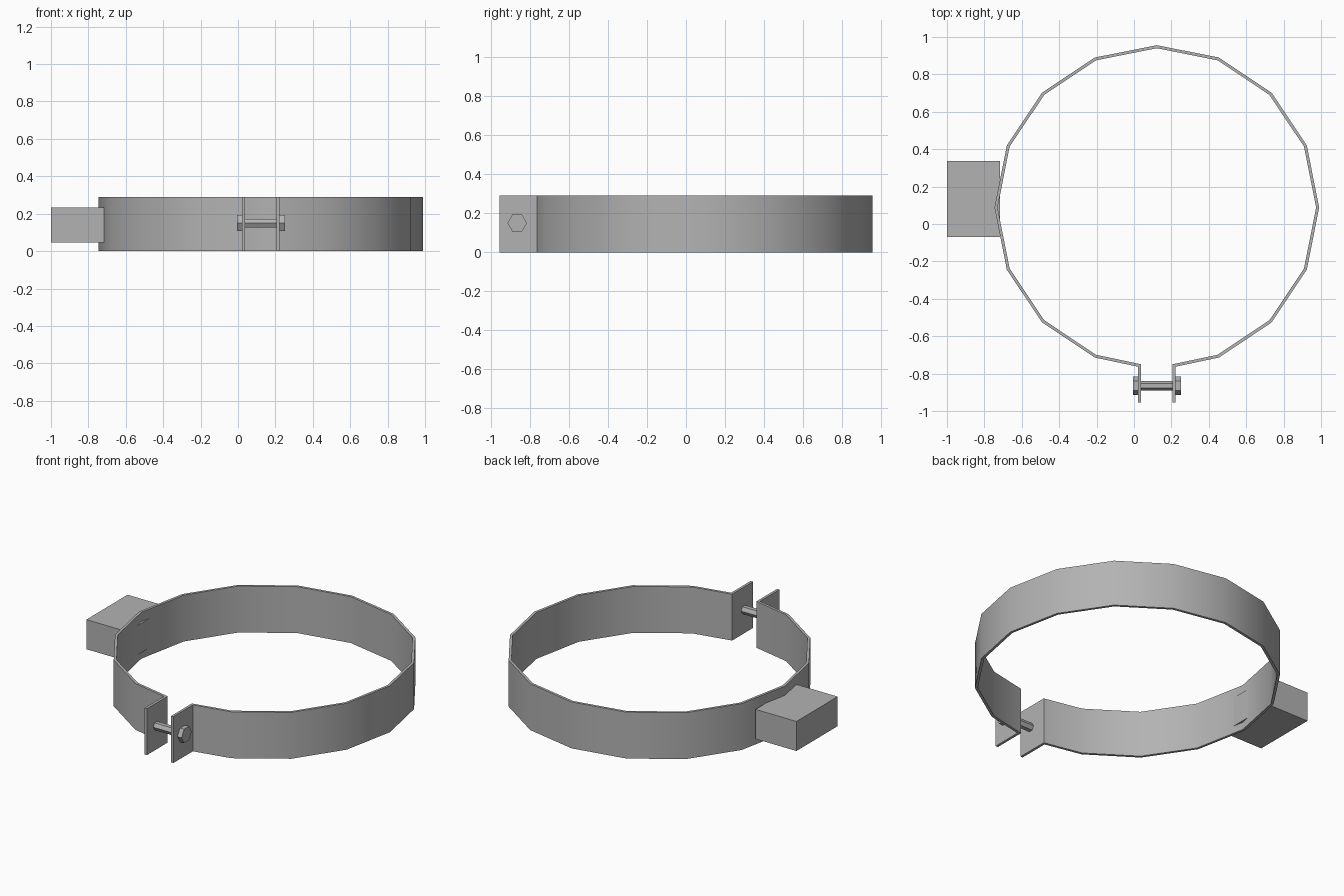
import bpy, bmesh, math
from mathutils import Matrix, Vector

if "Cube" in bpy.data.objects:
    bpy.data.objects.remove(bpy.data.objects["Cube"], do_unlink=True)

CX, CY, R, HEIGHT = 0.122, 0.088, 0.868, 0.29
GAP = 0.1            # half distance between the outer faces of the flanges
BOLT_Y, BOLT_Z = -0.865, 0.15

steel = bpy.data.materials.new("grey steel")
steel.use_nodes = True
colour = (0.45, 0.45, 0.45, 1)
steel.diffuse_color = colour
steel.node_tree.nodes["Principled BSDF"].inputs["Base Color"].default_value = colour


def make_object(name, bm):
    mesh = bpy.data.meshes.new(name)
    bm.to_mesh(mesh)
    bm.free()
    mesh.materials.append(steel)
    obj = bpy.data.objects.new(name, mesh)
    bpy.context.collection.objects.link(obj)
    return obj


def hex_bar(name, x0, x1, radius):
    bm = bmesh.new()
    bmesh.ops.create_cone(bm, cap_ends=True, segments=6, radius1=radius,
                          radius2=radius, depth=x1 - x0)
    # lay the bar along x with corners pointing to front and back
    turn = Matrix.Rotation(math.pi / 2, 4, 'Y')
    bm.transform(Matrix.Translation(((x0 + x1) / 2, BOLT_Y, BOLT_Z)) @ turn)
    return make_object(name, bm)


# Clamp band: open sixteen-sided ring whose ends bend out into flanges
path = [(CX + GAP, -0.955), (CX + GAP, -0.763)]
for i in range(-3, 12):
    a = math.radians(22.5 * i)
    path.append((CX + R * math.cos(a), CY + R * math.sin(a)))
path += [(CX - GAP, -0.763), (CX - GAP, -0.955)]

bm = bmesh.new()
low = [bm.verts.new((x, y, 0)) for x, y in path]
high = [bm.verts.new((x, y, HEIGHT)) for x, y in path]
for i in range(len(path) - 1):
    bm.faces.new((low[i], low[i + 1], high[i + 1], high[i]))
band = make_object("clamp_band", bm)
solid = band.modifiers.new("thickness", 'SOLIDIFY')
solid.thickness = 0.016
solid.offset = -1
solid.use_even_offset = True
bpy.ops.object.select_all(action='DESELECT')
band.select_set(True)
bpy.context.view_layer.objects.active = band
bpy.ops.object.modifier_apply(modifier=solid.name)
bpy.ops.object.shade_smooth_by_angle(angle=math.radians(30))

# Mounting block pressed through the side of the band
bm = bmesh.new()
bmesh.ops.create_cube(bm, size=1)
lo, hi = Vector((-1, -0.07, 0.047)), Vector((-0.717, 0.337, 0.232))
bm.transform(Matrix.Translation((lo + hi) / 2) @ Matrix.Diagonal((*(hi - lo), 1)))
make_object("mounting_block", bm)

# Bolt shank, head and nut
hex_bar("bolt_shank", CX - GAP, CX + GAP, 0.026)
hex_bar("bolt_head", CX + GAP, CX + GAP + 0.028, 0.05)
hex_bar("bolt_nut", CX - GAP - 0.028, CX - GAP, 0.05)
